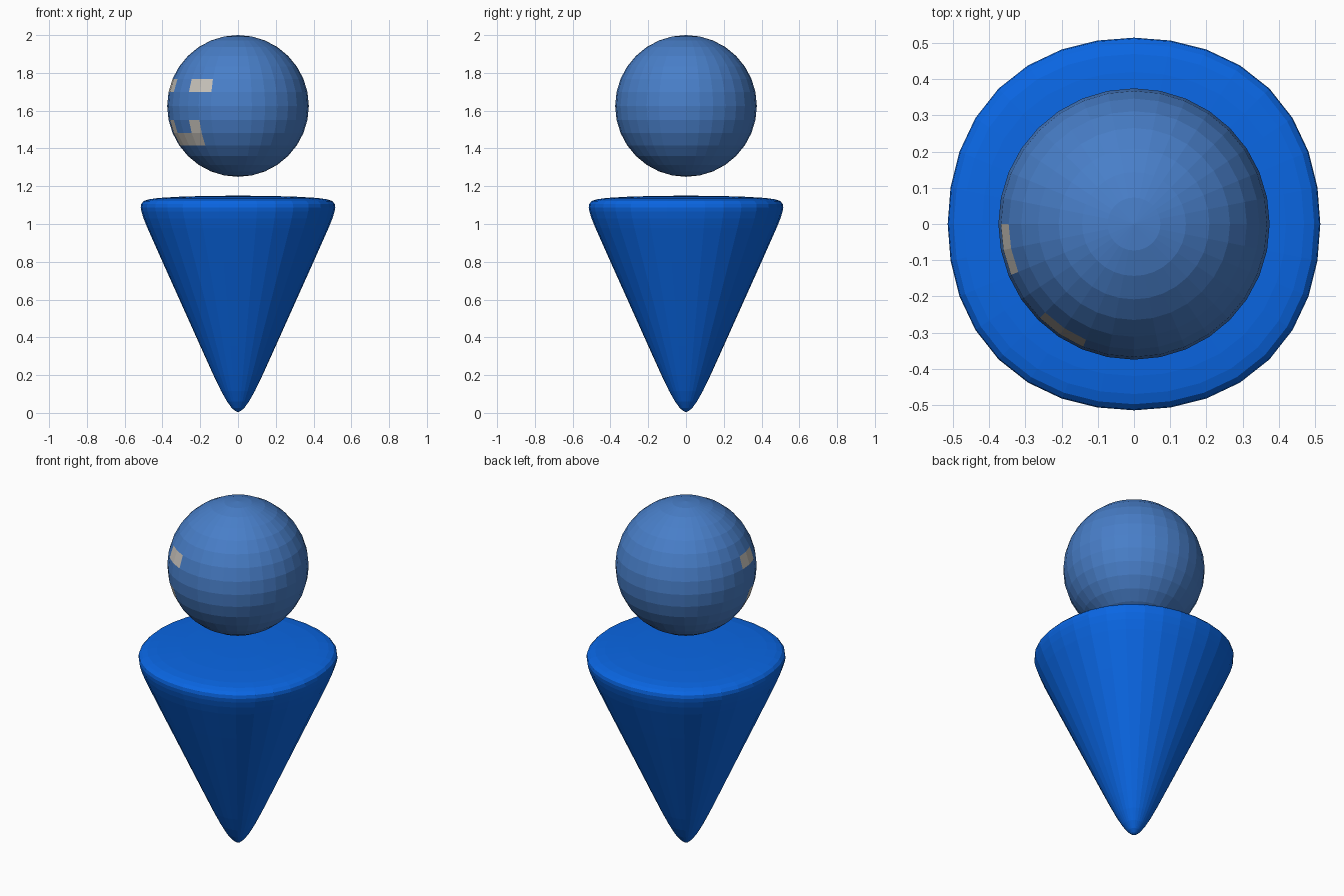
import bpy, bmesh, math

if "Cube" in bpy.data.objects:
    bpy.data.objects.remove(bpy.data.objects["Cube"])


def material(name, rgb):
    m = bpy.data.materials.new(name)
    m.diffuse_color = (*rgb, 1)
    m.use_nodes = True
    m.node_tree.nodes["Principled BSDF"].inputs["Base Color"].default_value = m.diffuse_color
    return m


def make_object(name, bm, mats):
    bmesh.ops.recalc_face_normals(bm, faces=bm.faces)
    mesh = bpy.data.meshes.new(name)
    bm.to_mesh(mesh)
    bm.free()
    for m in mats:
        mesh.materials.append(m)
    ob = bpy.data.objects.new(name, mesh)
    bpy.context.collection.objects.link(ob)
    return ob


body_blue = material("body_blue", (0.003, 0.135, 0.78))
head_blue = material("head_blue", (0.065, 0.21, 0.58))
face_pale = material("face_pale", (0.58, 0.55, 0.50))

# Body: upside-down rounded cone, slightly fuller on the diagonals
SIDES = 32
profile = [(0.015, 0.010), (0.033, 0.026), (0.058, 0.06), (0.09, 0.117),
           (0.13, 0.20), (0.20, 0.355), (0.31, 0.60), (0.40, 0.80),
           (0.48, 0.98), (0.50, 1.03), (0.511, 1.065), (0.515, 1.088),
           (0.512, 1.107), (0.498, 1.122), (0.47, 1.131), (0.42, 1.138),
           (0.30, 1.145), (0.15, 1.149)]
bm = bmesh.new()
rings = []
for r, z in profile:
    ring = []
    for i in range(SIDES):
        a = 2 * math.pi * i / SIDES
        k = r * (1 + 0.014 * (1 - math.cos(4 * a)))
        ring.append(bm.verts.new((k * math.cos(a), k * math.sin(a), z)))
    rings.append(ring)
tip = bm.verts.new((0, 0, 0.004))
crown = bm.verts.new((0, 0, 1.15))
for i in range(SIDES):
    j = (i + 1) % SIDES
    for lo, hi in zip(rings, rings[1:]):
        bm.faces.new((lo[i], lo[j], hi[j], hi[i]))
    bm.faces.new((tip, rings[0][j], rings[0][i]))
    bm.faces.new((crown, rings[-1][i], rings[-1][j]))
make_object("body", bm, [body_blue])

# Head: flat-shaded sphere with eyes and mouth as coloured faces
R, CZ, STEP = 0.375, 1.625, 11.25
bm = bmesh.new()
bmesh.ops.create_uvsphere(bm, u_segments=32, v_segments=16, radius=R)
# (column from -x towards the front, row above the equator)
pale = {(c, 1) for c in (0, 1, 4, 5)}              # eyes
pale |= {(1, -2), (4, -2)}                         # mouth corners
pale |= {(c, -3) for c in (1, 2, 3, 4)}            # mouth
for f in bm.faces:
    c = f.calc_center_median()
    col = math.floor(math.degrees(math.atan2(-c.y, -c.x)) / STEP)
    row = math.floor(math.degrees(math.asin(c.z / c.length)) / STEP)
    if (col, row) in pale:
        f.material_index = 1
bmesh.ops.translate(bm, verts=bm.verts, vec=(0, 0, CZ))
make_object("head", bm, [head_blue, face_pale])
